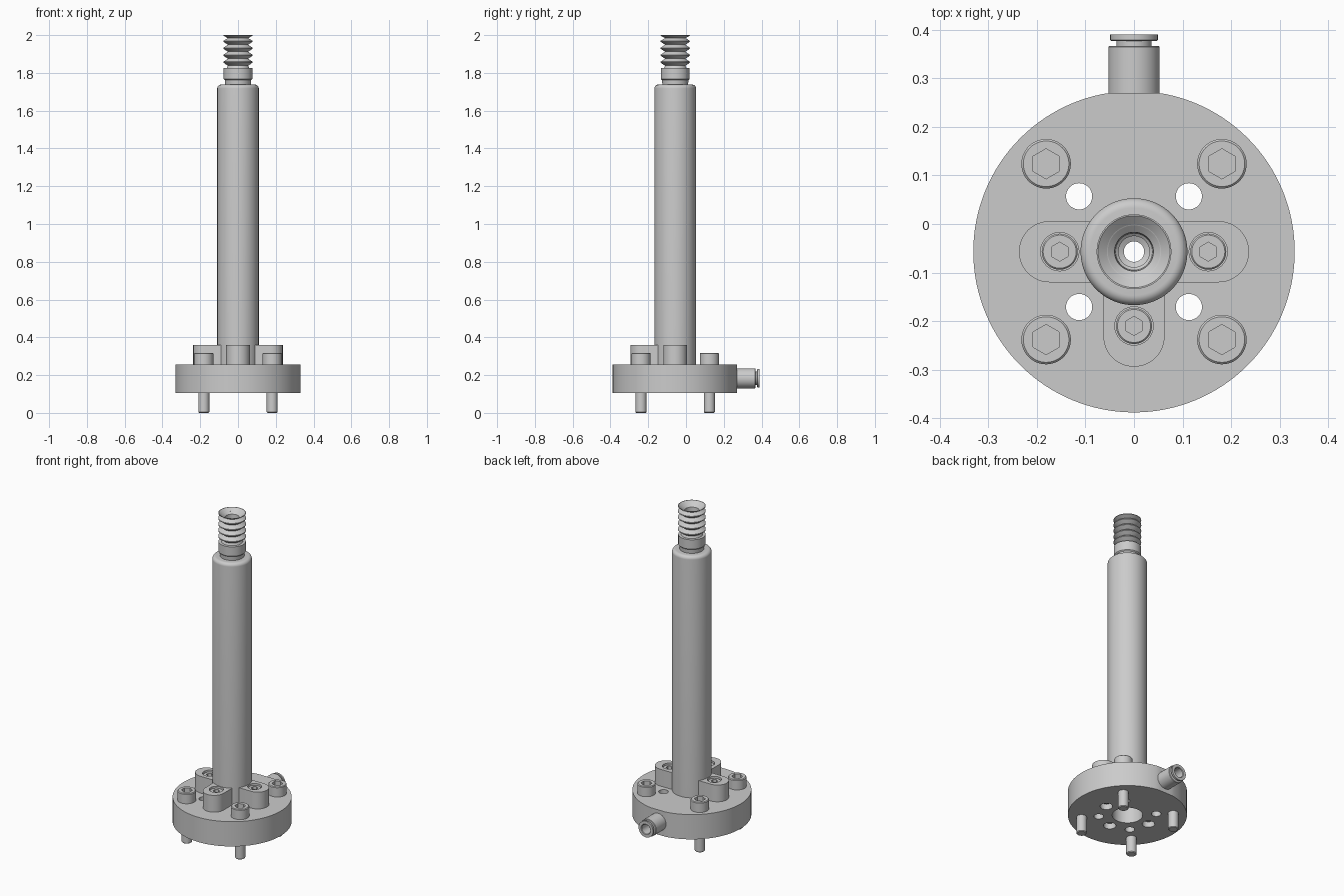
import bpy, bmesh
from math import pi, sin, cos, radians
from mathutils import Matrix, Vector

cube = bpy.data.objects.get("Cube")
if cube:
    bpy.data.objects.remove(cube, do_unlink=True)

AXIS_Y = -0.057          # column axis
BASE, TOP = 0.105, 0.257  # flange underside and top

steel = bpy.data.materials.new("light grey metal")
steel.use_nodes = True
GREY = (0.6, 0.6, 0.6, 1)
steel.diffuse_color = GREY
steel.node_tree.nodes["Principled BSDF"].inputs["Base Color"].default_value = GREY


def finish(name, bm):
    bmesh.ops.recalc_face_normals(bm, faces=bm.faces)
    mesh = bpy.data.meshes.new(name)
    bm.to_mesh(mesh)
    bm.free()
    mesh.materials.append(steel)
    obj = bpy.data.objects.new(name, mesh)
    bpy.context.collection.objects.link(obj)
    return obj


def smooth(obj):
    bpy.ops.object.select_all(action='DESELECT')
    obj.select_set(True)
    bpy.context.view_layer.objects.active = obj
    bpy.ops.object.shade_smooth_by_angle(angle=radians(30))


def lathe(name, profile, x=0, y=AXIS_Y, steps=64, z=0):
    """Spin a closed (radius, height) outline around a vertical axis."""
    bm = bmesh.new()
    verts = [bm.verts.new((r, 0, h)) for r, h in profile]
    edges = [bm.edges.new((a, b)) for a, b in zip(verts, verts[1:] + verts[:1])
             if a.co.x > 0 or b.co.x > 0]
    bmesh.ops.spin(bm, geom=verts + edges, cent=(0, 0, 0), axis=(0, 0, 1),
                   angle=2 * pi, steps=steps, use_merge=True)
    bmesh.ops.remove_doubles(bm, verts=bm.verts, dist=1e-5)
    bmesh.ops.translate(bm, verts=bm.verts, vec=(x, y, z))
    return finish(name, bm)


def rod(name, r, z0, z1, x, y, steps=40):
    return lathe(name, [(0, z0), (r, z0), (r, z1), (0, z1)], x, y, steps)


def cut(obj, cutter):
    """Subtract a cutter, then discard it."""
    cutter.hide_render = True
    mod = obj.modifiers.new("cut", 'BOOLEAN')
    mod.operation = 'DIFFERENCE'
    mod.object = cutter
    bpy.context.view_layer.objects.active = obj
    bpy.ops.object.modifier_apply(modifier=mod.name)
    bpy.data.objects.remove(cutter, do_unlink=True)


def screw(name, x, y, head_r, head_z, top, shank_r, end, hex_r, depth):
    """Socket head cap screw with chamfered head and tip."""
    c = head_r * 0.08
    t = shank_r * 0.15
    obj = lathe(name, [(0, end), (shank_r - t, end), (shank_r, end + t),
                       (shank_r, head_z), (head_r, head_z), (head_r, top - c),
                       (head_r - c, top), (0, top)], x, y, 48)
    socket = rod("socket_cutter", hex_r, top - depth, top + 0.02, 0, 0, 6)
    socket.data.transform(Matrix.Translation((x, y, 0)) @ Matrix.Rotation(pi / 2, 4, 'Z'))
    cut(obj, socket)
    smooth(obj)


# Round flange with a small flat at the back and a central bore
flange = lathe("base_flange", [(0.085, BASE), (0.331, BASE), (0.331, TOP), (0.085, TOP)],
               steps=128)
for v in flange.data.vertices:
    v.co.y = min(v.co.y, 0.27)

# Clamp positions: direction from the column axis
clamp_dirs = {"left": (1, 0), "right": (-1, 0), "front": (0, -1)}
corners = [(sx, sy) for sx in (-1, 1) for sy in (-1, 1)]

for sx, sy in corners:
    cut(flange, rod("hole_cutter", 0.027, 0, 0.4, sx * 0.113, AXIS_Y + sy * 0.114))
for dx, dy in clamp_dirs.values():
    cut(flange, rod("hole_cutter", 0.035, 0, 0.2, dx * 0.153, AXIS_Y + dy * 0.153))
smooth(flange)

# Four mounting screws through the flange
for i, (sx, sy) in enumerate(corners):
    screw(f"mounting_screw_{i + 1}", sx * 0.181, AXIS_Y + sy * 0.181,
          0.051, TOP, 0.318, 0.029, 0, 0.031, 0.035)

# Three clamp blocks with rounded outer ends and recessed screws
W, INNER, OUTER, CLAMP_TOP = 0.063, 0.09, 0.237, 0.36
for side, (dx, dy) in clamp_dirs.items():
    outline = [(INNER, -W)]
    for k in range(25):
        a = -pi / 2 + pi * k / 24
        outline.append((OUTER - W + W * cos(a), W * sin(a)))
    outline.append((INNER, W))
    bm = bmesh.new()
    face = bm.faces.new([bm.verts.new((u * dx - v * dy, AXIS_Y + u * dy + v * dx, TOP))
                         for u, v in outline])
    ext = bmesh.ops.extrude_face_region(bm, geom=[face], use_keep_orig=True)
    bmesh.ops.translate(bm, vec=(0, 0, CLAMP_TOP - TOP),
                        verts=[g for g in ext["geom"] if isinstance(g, bmesh.types.BMVert)])
    clamp = finish(f"{side}_clamp", bm)
    px, py = dx * 0.153, AXIS_Y + dy * 0.153
    cut(clamp, rod("counterbore_cutter", 0.0395, 0.295, 0.4, px, py))
    smooth(clamp)
    screw(f"{side}_clamp_screw", px, py, 0.037, 0.29, 0.351, 0.023, 0.13, 0.0195, 0.03)

# Hollow column with a rounded shoulder
R, FILLET, SHOULDER = 0.11, 0.02, 1.738
shoulder = [(R - FILLET + FILLET * cos(a), SHOULDER - FILLET + FILLET * sin(a))
            for a in (pi / 2 * k / 8 for k in range(9))]
smooth(lathe("column", [(0.085, TOP), (R, TOP)] + shoulder +
             [(0.021, SHOULDER), (0.021, 1.66), (0.085, 1.66)], steps=96))

# Neck between the column and the bellows
smooth(lathe("neck", [(0.021, SHOULDER), (0.068, SHOULDER), (0.07, 1.762), (0.076, 1.768),
                      (0.076, 1.825), (0.021, 1.825)]))

# Bellows cup with ribs outside and a funnel mouth
outer = [(0.021, 1.825), (0.06, 1.825)]
for k in range(4):
    z = 1.838 + 0.037 * k
    outer += [(0.054, z), (0.077, z + 0.016), (0.077, z + 0.021)]
outer += [(0.054, 1.984), (0.077, 1.997), (0.077, 2.0)]
mouth = [(0.074, 2.0), (0.04, 1.972), (0.038, 1.94), (0.032, 1.935), (0.032, 1.88),
         (0.021, 1.875)]
smooth(lathe("bellows_cup", outer + mouth))

# Push-in hose fitting at the back
fitting = lathe("hose_fitting", [
    (0, 0), (0.053, 0), (0.053, 0.105), (0.051, 0.107), (0.036, 0.107), (0.036, 0.117),
    (0.047, 0.117), (0.049, 0.119), (0.049, 0.13), (0.032, 0.13), (0.029, 0.127),
    (0.029, 0.06), (0, 0.06)], 0, 0)
fitting.data.transform(Matrix.Translation(Vector((0, 0.26, 0.183))) @
                       Matrix.Rotation(-pi / 2, 4, 'X'))
smooth(fitting)
